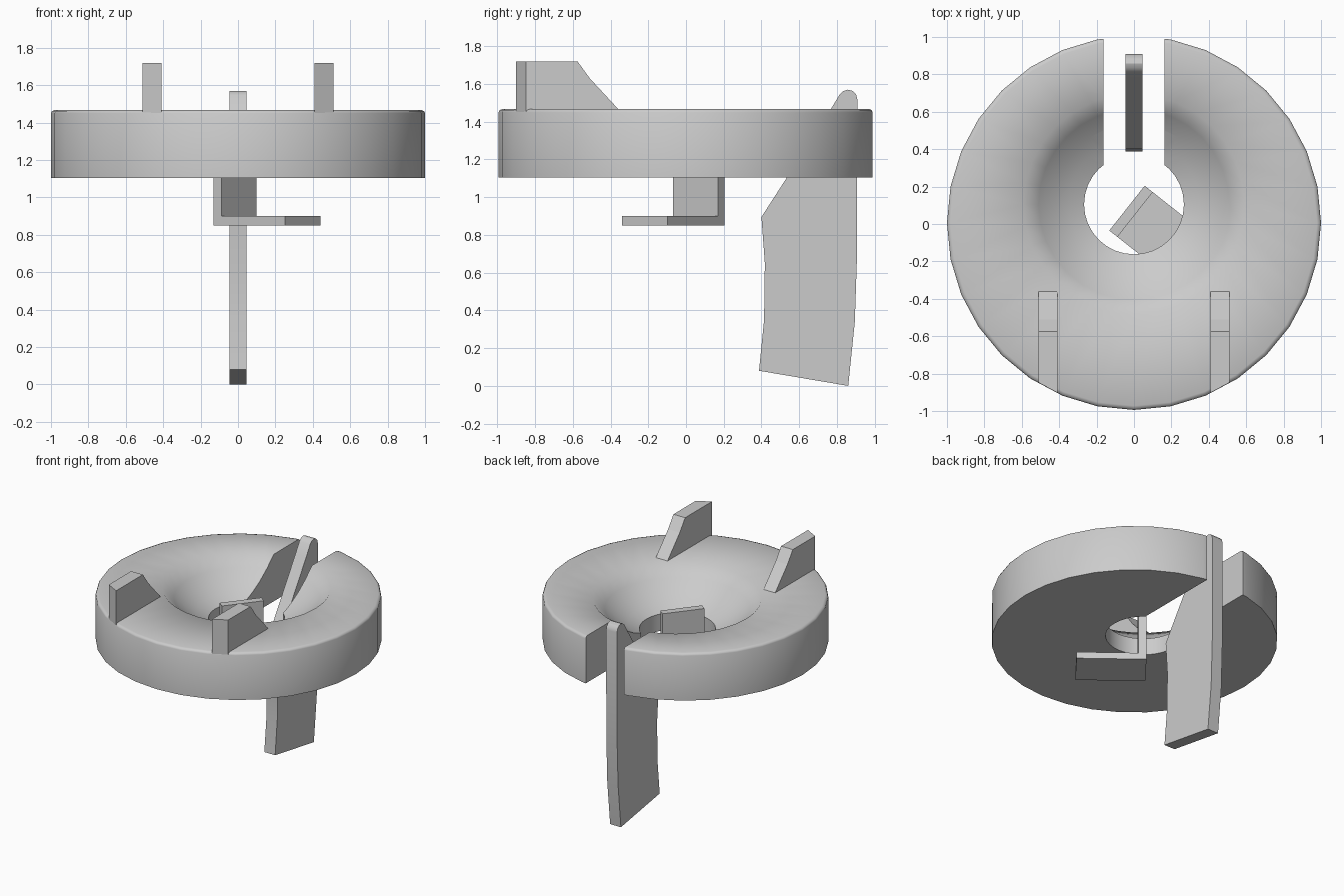
import bpy, bmesh, math
from mathutils import Vector

if "Cube" in bpy.data.objects:
    bpy.data.objects.remove(bpy.data.objects["Cube"])

CY = 0.006      # disc centre in y
BOWL_Y = 0.105  # bowl and hole centre in y
SEG = 32


def finish(name, bm):
    bmesh.ops.recalc_face_normals(bm, faces=bm.faces[:])
    mesh = bpy.data.meshes.new(name)
    bm.to_mesh(mesh)
    bm.free()
    ob = bpy.data.objects.new(name, mesh)
    bpy.context.collection.objects.link(ob)
    return ob


def prism(name, near, far):
    """Solid between two matching outlines."""
    bm = bmesh.new()
    a = [bm.verts.new(p) for p in near]
    b = [bm.verts.new(p) for p in far]
    bm.faces.new(a)
    bm.faces.new(b[::-1])
    n = len(a)
    for i in range(n):
        j = (i + 1) % n
        bm.faces.new((a[i], b[i], b[j], a[j]))
    return finish(name, bm)


def smooth(ob, angle):
    bpy.ops.object.select_all(action='DESELECT')
    ob.select_set(True)
    bpy.context.view_layer.objects.active = ob
    bpy.ops.object.shade_smooth_by_angle(angle=math.radians(angle))


# Disc with an off-centre bowl and through hole: (radius, z, centre y) rings
rings = [(1.0, 1.105, CY), (1.0, 1.45, CY), (0.994, 1.462, CY), (0.978, 1.468, CY),
         (0.59, 1.468, BOWL_Y), (0.51, 1.39, BOWL_Y), (0.43, 1.327, BOWL_Y),
         (0.35, 1.275, BOWL_Y), (0.267, 1.235, BOWL_Y), (0.267, 1.105, BOWL_Y)]
bm = bmesh.new()
loops = [[bm.verts.new((r * math.cos(2 * math.pi * i / SEG),
                        cy + r * math.sin(2 * math.pi * i / SEG), z))
          for i in range(SEG)] for r, z, cy in rings]
for k in range(len(loops)):
    a, b = loops[k], loops[(k + 1) % len(loops)]
    for i in range(SEG):
        j = (i + 1) % SEG
        bm.faces.new((a[i], a[j], b[j], b[i]))
disc = finish("disc", bm)

# Slot cut from the hole out through the back of the disc
outline = [(-0.163, 0.15), (0.163, 0.15), (0.163, 1.3), (-0.163, 1.3)]
cutter = prism("slot_cutter", [(x, y, 0.9) for x, y in outline],
               [(x, y, 1.8) for x, y in outline])
cutter.hide_render = True
mod = disc.modifiers.new("slot", 'BOOLEAN')
mod.operation = 'DIFFERENCE'
mod.solver = 'EXACT'
mod.object = cutter
bpy.context.view_layer.objects.active = disc
bpy.ops.object.modifier_apply(modifier="slot")
bpy.data.objects.remove(cutter)
smooth(disc, 48)

# Two front fins whose outer ends follow the disc edge
def fin_outline(x, y_end):
    yz = [(y_end, 1.44), (y_end, 1.72), (-0.575, 1.72), (-0.51, 1.63),
          (-0.36, 1.468), (-0.36, 1.44)]
    return [(x, y, z) for y, z in yz]


for side, s in (("left", -1), ("right", 1)):
    prism("fin_" + side, fin_outline(0.41 * s, -0.902), fin_outline(0.51 * s, -0.848))

# Trigger lever hanging through the slot
yz = [(0.86, 0.0), (0.387, 0.08), (0.414, 0.35), (0.418, 0.65), (0.40, 0.895),
      (0.77, 1.47), (0.815, 1.545), (0.835, 1.563), (0.857, 1.57), (0.885, 1.563),
      (0.902, 1.545), (0.908, 1.52), (0.907, 0.7), (0.895, 0.34)]
lever = prism("lever", [(-0.046, y, z) for y, z in yz], [(0.046, y, z) for y, z in yz])
smooth(lever, 30)

# L-shaped bracket, turned in plan, rising through the hole
along = Vector((0.62, 0.785, 0)).normalized()
out = Vector((along.y, -along.x, 0))
corner = Vector((-0.132, -0.035, 0))
profile = [(0, 0.85), (0.49, 0.85), (0.49, 0.90), (0.055, 0.90), (0.055, 1.37), (0, 1.37)]
near = [corner + out * d + Vector((0, 0, z)) for d, z in profile]
prism("bracket", near, [p + along * 0.305 for p in near])
